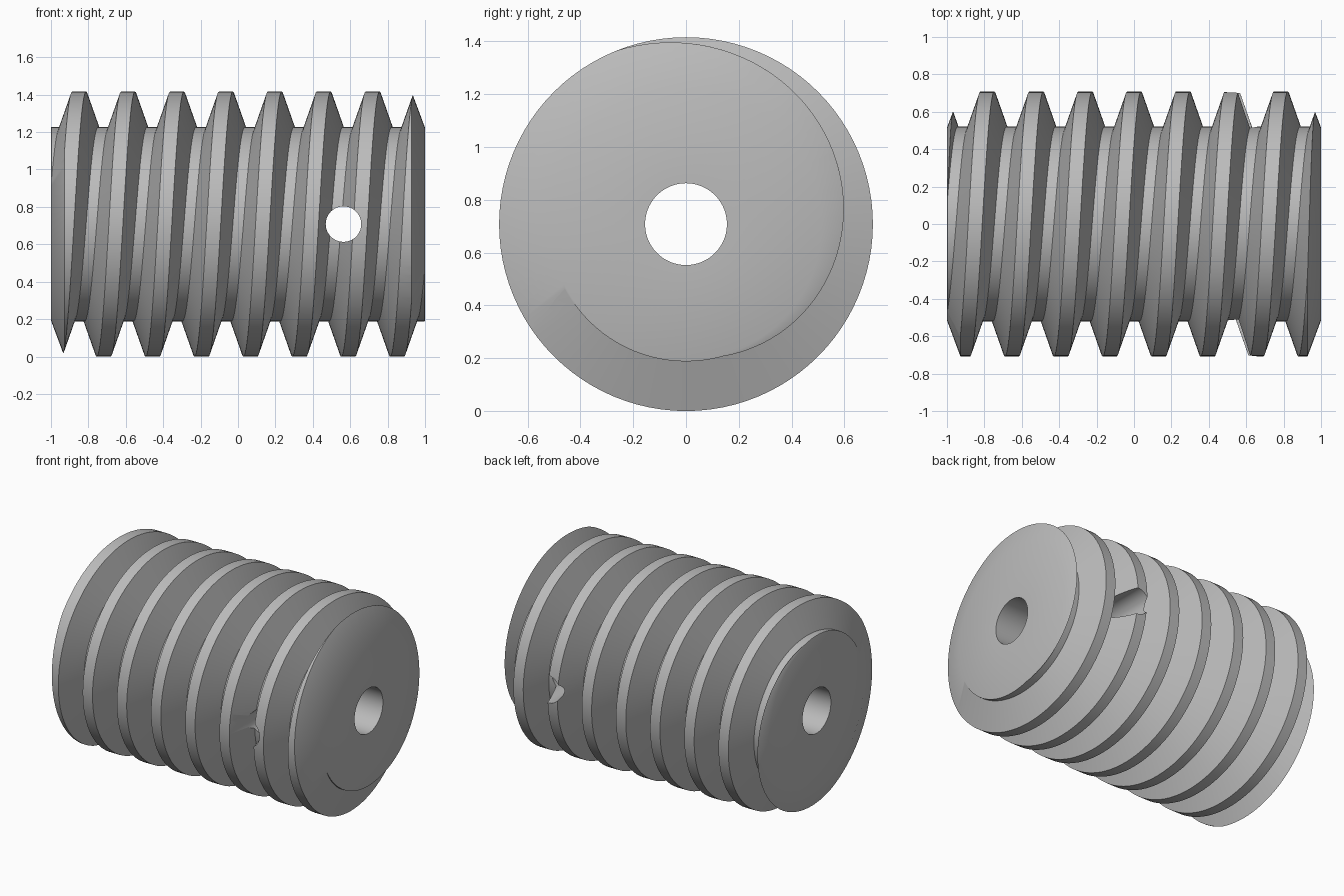
import bpy, bmesh
from math import pi, sin, cos, radians

cube = bpy.data.objects.get("Cube")
if cube:
    bpy.data.objects.remove(cube, do_unlink=True)

CREST, ROOT, BORE = 0.708, 0.52, 0.155
PITCH, START = 0.2615, -0.13
SEGMENTS, TURNS = 96, 6
# thread profile: offset along the axis and radius
PROFILE = [(-0.0375, CREST), (0.0375, CREST), (0.1025, ROOT), (0.159, ROOT)]

steel = bpy.data.materials.new("plain grey steel")
steel.use_nodes = True
GREY = (0.5, 0.5, 0.5, 1)
steel.diffuse_color = GREY
steel.node_tree.nodes["Principled BSDF"].inputs["Base Color"].default_value = GREY


def around_axis(x, r, angle):
    """Point around the x axis; angle 0 is the front, a quarter turn is the top."""
    return (x, -r * cos(angle), CREST + r * sin(angle))


def finish(name, bm):
    bmesh.ops.recalc_face_normals(bm, faces=bm.faces[:])
    mesh = bpy.data.meshes.new(name)
    bm.to_mesh(mesh)
    bm.free()
    mesh.materials.append(steel)
    obj = bpy.data.objects.new(name, mesh)
    bpy.context.collection.objects.link(obj)
    return obj


def helical_thread():
    """Overlong threaded solid; its ends fade to the root radius."""
    bm = bmesh.new()
    columns = []
    first, last = -TURNS * SEGMENTS, (TURNS + 1) * SEGMENTS
    for n in range(first, last + 1):
        angle = 2 * pi * (n % SEGMENTS) / SEGMENTS
        threaded = -(TURNS - 1) * SEGMENTS <= n <= TURNS * SEGMENTS
        x = START + PITCH * n / SEGMENTS
        columns.append([bm.verts.new(around_axis(x + dx, r if threaded else ROOT, angle))
                        for dx, r in PROFILE])
    for i in range(len(columns) - 1):
        a, b = columns[i], columns[i + 1]
        for k in range(3):
            bm.faces.new((a[k], a[k + 1], b[k + 1], b[k]))
        if i + 1 + SEGMENTS < len(columns):
            c, d = columns[i + SEGMENTS], columns[i + 1 + SEGMENTS]
            bm.faces.new((a[3], c[0], d[0], b[3]))
    # close both ends with fans
    rims = [e for e in bm.edges if e.is_boundary]
    for side in (-1, 1):
        tip = bm.verts.new((side * 3, 0, CREST))
        for e in rims:
            if e.verts[0].co.x * side > 0:
                bm.faces.new((e.verts[0], e.verts[1], tip))
    return finish("worm_screw", bm)


def envelope():
    """Ring with chamfered ends and a central bore."""
    bm = bmesh.new()
    outline = [(-1, BORE), (-1, 0.515), (-0.92, 0.73), (0.92, 0.73), (1, 0.515), (1, BORE)]
    rings = [[bm.verts.new(around_axis(x, r, 2 * pi * s / SEGMENTS))
              for s in range(SEGMENTS)] for x, r in outline]
    for i, ring in enumerate(rings):
        other = rings[(i + 1) % len(rings)]
        for s in range(SEGMENTS):
            t = (s + 1) % SEGMENTS
            bm.faces.new((ring[s], ring[t], other[t], other[s]))
    return finish("envelope_cutter", bm)


def apply_cut(target, cutter, operation):
    mod = target.modifiers.new("cut", "BOOLEAN")
    mod.operation, mod.solver, mod.object = operation, "EXACT", cutter
    bpy.context.view_layer.objects.active = target
    bpy.ops.object.modifier_apply(modifier=mod.name)
    bpy.data.objects.remove(cutter, do_unlink=True)


# threaded body trimmed to length, chamfered and bored
worm = helical_thread()
apply_cut(worm, envelope(), "INTERSECT")

# pin hole from front to back
bpy.ops.mesh.primitive_cylinder_add(vertices=48, radius=0.095, depth=2,
                                    location=(0.564, 0, CREST), rotation=(pi / 2, 0, 0))
pin_cutter = bpy.context.object
pin_cutter.data.materials.append(steel)
apply_cut(worm, pin_cutter, "DIFFERENCE")

bpy.ops.object.select_all(action="DESELECT")
worm.select_set(True)
bpy.context.view_layer.objects.active = worm
bpy.ops.object.shade_smooth_by_angle(angle=radians(30))
